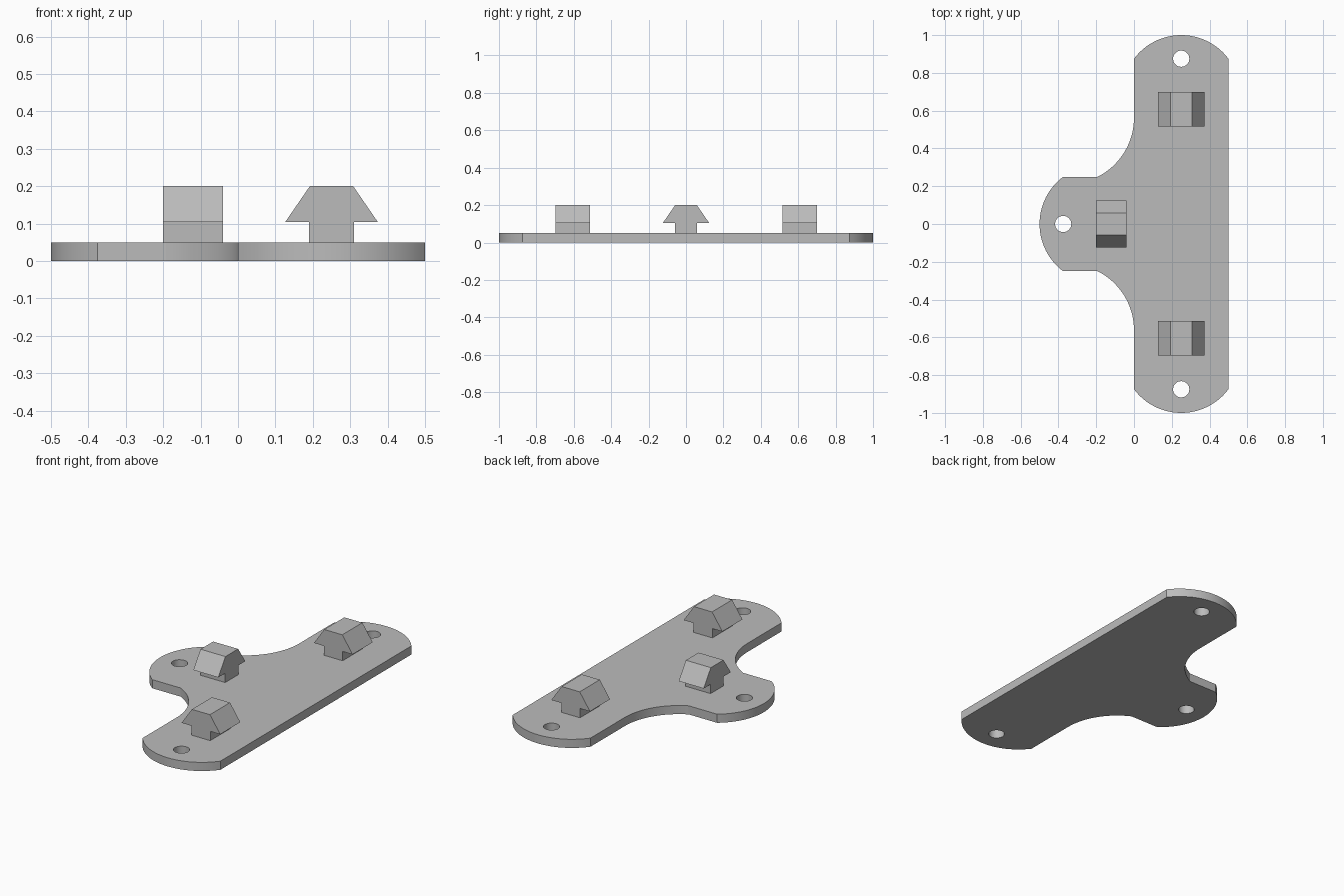
import bpy
import bmesh
from math import pi, sin, cos, atan2
from mathutils import Matrix, Vector

cube = bpy.data.objects.get("Cube")
if cube:
    bpy.data.objects.remove(cube)

grey = bpy.data.materials.new("light grey plastic")
grey.use_nodes = True
colour = (0.5, 0.5, 0.5, 1)
grey.diffuse_color = colour
grey.node_tree.nodes["Principled BSDF"].inputs["Base Color"].default_value = colour

THICK = 0.05


def arc(centre, start, end, steps):
    """Points on an arc through start and end, the short way round."""
    c, s, e = Vector(centre), Vector(start), Vector(end)
    a0 = atan2(s.y - c.y, s.x - c.x)
    a1 = atan2(e.y - c.y, e.x - c.x)
    sweep = (a1 - a0 + pi) % (2 * pi) - pi
    r = (s - c).length
    return [(c.x + r * cos(a0 + sweep * i / steps),
             c.y + r * sin(a0 + sweep * i / steps)) for i in range(steps + 1)]


def extruded(name, loops, depth, matrix=Matrix()):
    """Fill the loops (outline, then holes) and extrude them along z."""
    bm = bmesh.new()
    edges = []
    for loop in loops:
        vs = [bm.verts.new((x, y, 0)) for x, y in loop]
        edges += [bm.edges.new((v, vs[i - 1])) for i, v in enumerate(vs)]
    if len(loops) == 1:
        bm.faces.new(vs)
    else:
        bmesh.ops.triangle_fill(bm, edges=edges, use_beauty=True, normal=(0, 0, 1))
    ext = bmesh.ops.extrude_face_region(bm, geom=bm.faces[:])["geom"]
    top = [g for g in ext if isinstance(g, bmesh.types.BMVert)]
    bmesh.ops.translate(bm, verts=top, vec=(0, 0, depth))
    bmesh.ops.transform(bm, matrix=matrix, verts=bm.verts)
    bmesh.ops.recalc_face_normals(bm, faces=bm.faces)
    mesh = bpy.data.meshes.new(name)
    bm.to_mesh(mesh)
    bm.free()
    mesh.materials.append(grey)
    obj = bpy.data.objects.new(name, mesh)
    bpy.context.collection.objects.link(obj)
    return obj


# T-shaped plate: half outline from the right edge to the left lobe, mirrored in y
half = arc((0.25, 0.6875), (0.5, 0.875), (0, 0.875), 24)
half += arc((-0.35, 0.5625), (0, 0.5625), (-0.1925, 0.25), 20)
half += arc((-0.1875, 0), (-0.375, 0.25), (-0.5, 0), 14)
outline = half + [(x, -y) for x, y in reversed(half[:-1])]

# Screw holes
holes = [[(x + 0.043 * cos(i * pi / 16), y + 0.043 * sin(i * pi / 16))
          for i in range(32)]
         for x, y in ((0.25, 0.875), (0.25, -0.875), (-0.375, 0))]

plate = extruded("base_plate", [outline] + holes, THICK)
bpy.context.view_layer.objects.active = plate
plate.select_set(True)
bpy.ops.object.shade_smooth_by_angle(angle=0.45)

# Arrow-headed clips: one profile, extruded sideways
side = [(0.06, 0.045), (0.06, 0.104), (0.124, 0.104), (0.058, 0.2)]
profile = side + [(-x, z) for x, z in reversed(side)]


def clip(name, x, y, width, turn):
    place = (Matrix.Translation((x, y, 0)) @ Matrix.Rotation(turn, 4, "Z")
             @ Matrix.Rotation(pi / 2, 4, "X")
             @ Matrix.Translation((0, 0, -width / 2)))
    extruded(name, [profile], width, place)


clip("front_clip", 0.25, -0.605, 0.184, 0)
clip("back_clip", 0.25, 0.608, 0.184, 0)
clip("side_clip", -0.12, 0, 0.16, pi / 2)
